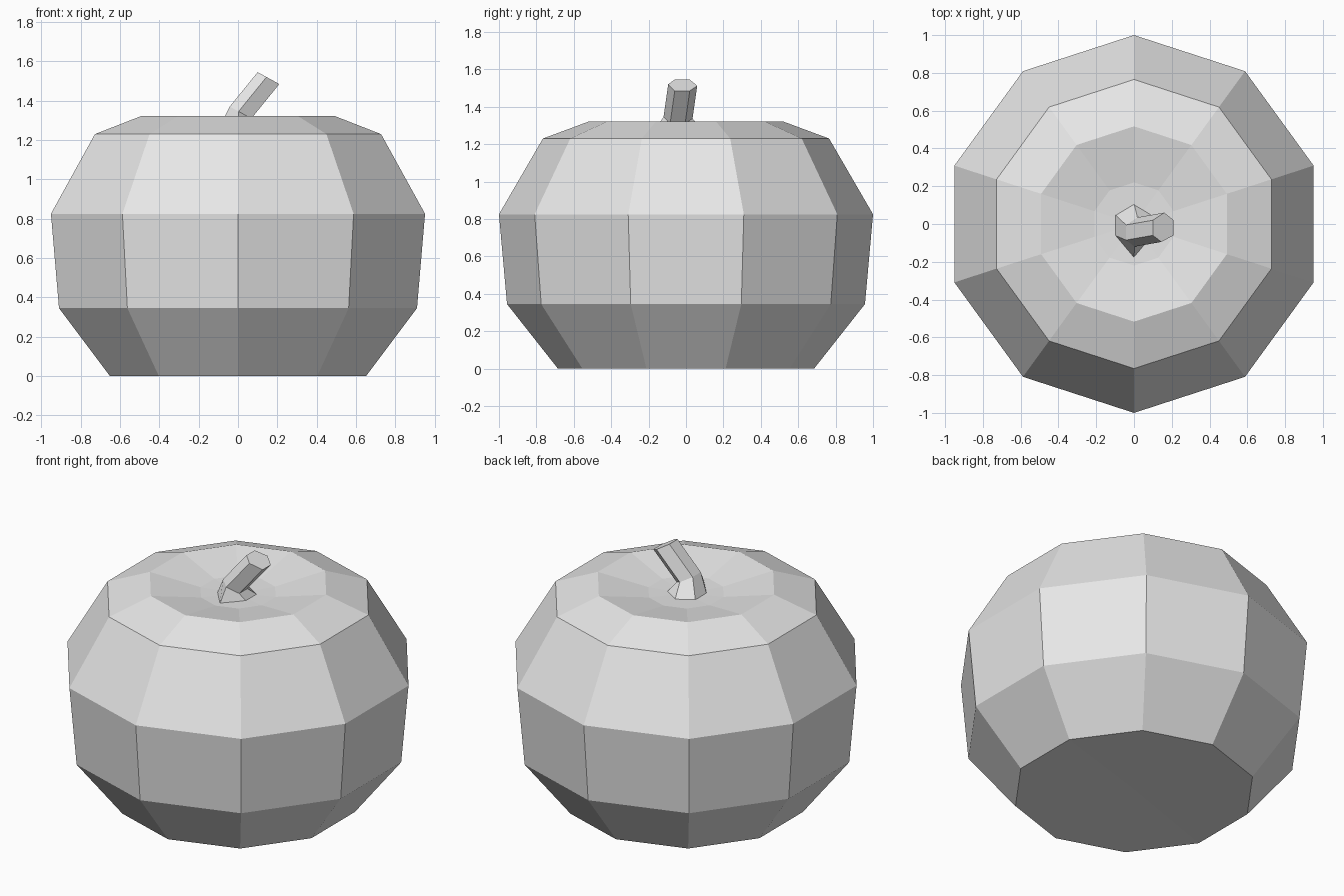
import bpy
import bmesh
import math
from mathutils import Vector

cube = bpy.data.objects.get("Cube")
if cube:
    bpy.data.objects.remove(cube, do_unlink=True)

# One plain grey for everything
grey = bpy.data.materials.new("plain grey")
grey.use_nodes = True
grey.diffuse_color = (0.8, 0.8, 0.8, 1)
grey.node_tree.nodes["Principled BSDF"].inputs["Base Color"].default_value = (0.8, 0.8, 0.8, 1)


def skin(name, rings, bottom=None, top=None):
    """Join equal rings of points with quads and close both ends.
    An end point makes a fan; without one the end is a single face."""
    bm = bmesh.new()
    loops = [[bm.verts.new(p) for p in ring] for ring in rings]
    n = len(loops[0])
    for low, high in zip(loops, loops[1:]):
        for i in range(n):
            j = (i + 1) % n
            bm.faces.new((low[i], low[j], high[j], high[i]))
    for loop, centre in ((loops[0], bottom), (loops[-1], top)):
        if centre is None:
            bm.faces.new(loop)
        else:
            hub = bm.verts.new(centre)
            for i in range(n):
                bm.faces.new((loop[i], loop[(i + 1) % n], hub))
    bmesh.ops.recalc_face_normals(bm, faces=bm.faces)
    mesh = bpy.data.meshes.new(name)
    bm.to_mesh(mesh)
    bm.free()
    mesh.materials.append(grey)
    obj = bpy.data.objects.new(name, mesh)
    bpy.context.collection.objects.link(obj)
    return obj


def ring(radius, z, sides=10):
    """Regular ring with a corner pointing to the front."""
    turns = [2 * math.pi * i / sides - math.pi / 2 for i in range(sides)]
    return [(radius * math.cos(t), radius * math.sin(t), z) for t in turns]


# Body: ten-sided squat gourd with a dished top (radius, height)
profile = [(0.685, 0), (0.957, 0.345), (1.0, 0.825),
           (0.765, 1.23), (0.517, 1.322), (0.22, 1.268)]
skin("gourd_body", [ring(r, z) for r, z in profile],
     bottom=(0, 0, 0.015), top=(0, 0, 1.26))

# Stem: flared foot, then a six-sided stalk leaning to +x with a slanted cut
foot = [(-0.1, 0.05), (0, 0.11), (0.1, 0.05),
        (0.1, -0.06), (0, -0.18), (-0.1, -0.06)]
cut = [(0.1, 0.02), (0.16, 0.06), (0.21, 0.02),
       (0.21, -0.06), (0.145, -0.095), (0.1, -0.06)]
foot_ring = [Vector((x, y, 1.258)) for x, y in foot]
cut_ring = [Vector((x, y, 1.545 - 0.55 * (x - 0.1))) for x, y in cut]
lean = Vector((0.142, 0.025, 0.175))
neck_ring = [p - lean for p in cut_ring]
skin("stem", [foot_ring, neck_ring, cut_ring])
